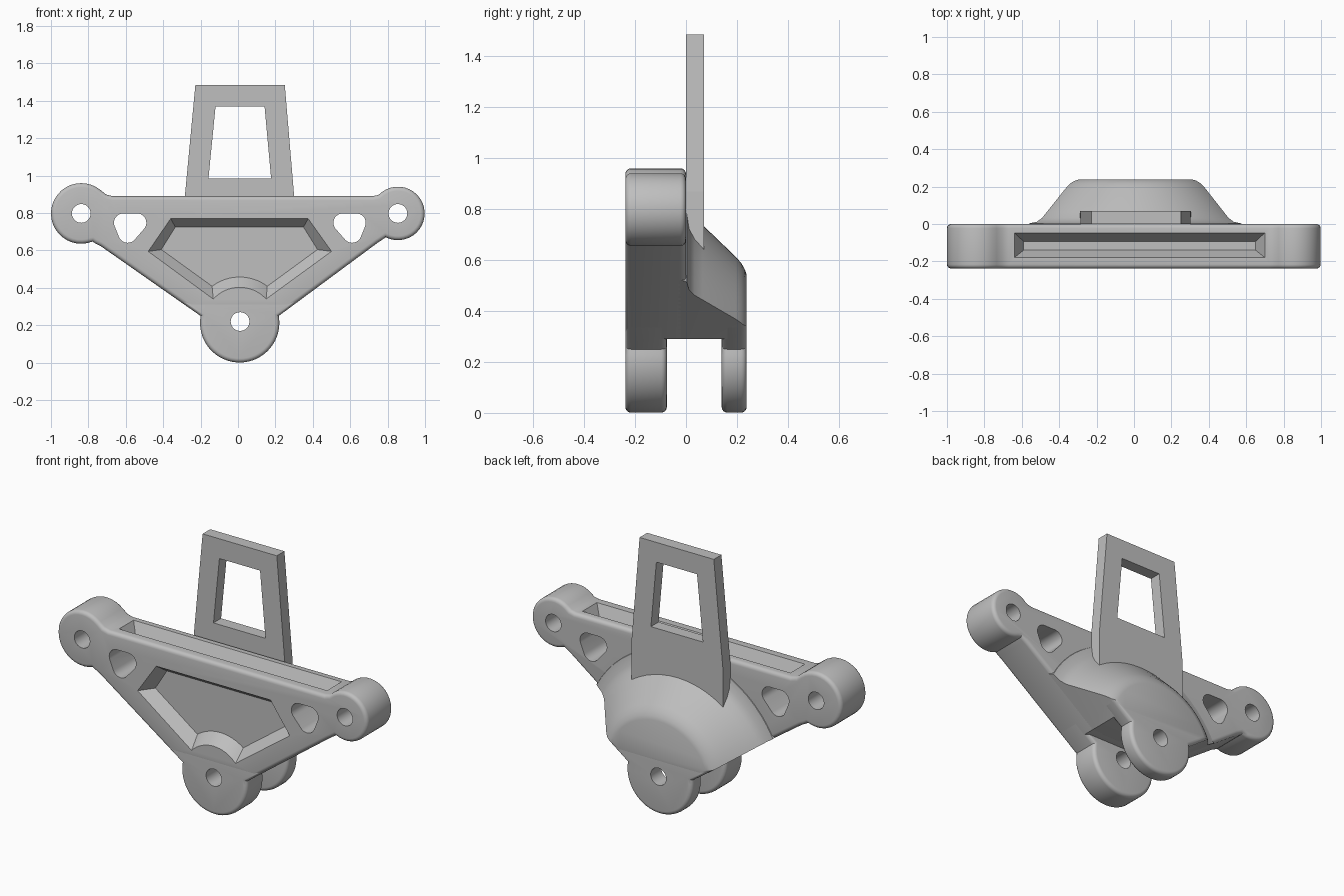
import bpy, bmesh
from math import sin, cos, radians
from mathutils import Vector
from mathutils.geometry import convex_hull_2d

if "Cube" in bpy.data.objects:
    bpy.data.objects.remove(bpy.data.objects["Cube"])

grey = bpy.data.materials.new("plain grey")
grey.use_nodes = True
grey.diffuse_color = (0.52, 0.52, 0.52, 1)
grey.node_tree.nodes["Principled BSDF"].inputs["Base Color"].default_value = (0.52, 0.52, 0.52, 1)

PIVOT = (0.009, 0.213)
LUG = 0.212
FRONT, BACK = -0.238, 0.238
GAP_FRONT, GAP_BACK, GAP_TOP = -0.075, 0.14, 0.29
ROUND = 0.022


def arc(centre, r, start, end, n=24):
    """Points (x, z) along an arc, angles in degrees."""
    steps = [radians(start + (end - start) * i / n) for i in range(n + 1)]
    return [(centre[0] + r * cos(a), centre[1] + r * sin(a)) for a in steps]


def circle(centre, r, n=64):
    return arc(centre, r, 0, 360, n)[:-1]


def left_flank(z):
    return (0.218 + (z - 0.25) * 1.351, z)


def right_flank(z):
    return (-0.2 - (z - 0.25) * 1.43, z)


def skin(name, rings, bevel=0):
    """Skin rings of 3D points, cap the ends, optionally round the end rims."""
    bm = bmesh.new()
    loops = [[bm.verts.new(p) for p in ring] for ring in rings]
    for a, b in zip(loops, loops[1:]):
        for i in range(len(a)):
            j = (i + 1) % len(a)
            bm.faces.new((a[i], a[j], b[j], b[i]))
    caps = [bm.faces.new(loops[0]), bm.faces.new(loops[-1])]
    bmesh.ops.recalc_face_normals(bm, faces=bm.faces)
    if bevel:
        edges = [e for f in caps for e in f.edges]
        bmesh.ops.bevel(bm, geom=edges, offset=bevel, segments=4, profile=0.5,
                        affect='EDGES', clamp_overlap=False)
    mesh = bpy.data.meshes.new(name)
    bm.to_mesh(mesh)
    bm.free()
    mesh.materials.append(grey)
    obj = bpy.data.objects.new(name, mesh)
    bpy.context.collection.objects.link(obj)
    return obj


def loft(name, rings, bevel=0):
    """Skin (y, outline) rings along y."""
    return skin(name, [[(x, y, z) for x, z in pts] for y, pts in rings], bevel)


def prism(name, pts, y0, y1, bevel=0):
    return loft(name, [(y0, pts), (y1, pts)], bevel)


def combine(obj, tool, operation='DIFFERENCE'):
    """Apply a boolean and discard the tool."""
    mod = obj.modifiers.new("combine", 'BOOLEAN')
    mod.operation, mod.solver, mod.object = operation, 'EXACT', tool
    bpy.context.view_layer.objects.active = obj
    bpy.ops.object.modifier_apply(modifier=mod.name)
    bpy.data.objects.remove(tool)


# Main plate with two upper eyes, ending at the roof of the fork gap
left_eye, right_eye = (0.855, 0.798), (-0.838, 0.798)
outline = ([left_flank(GAP_TOP), left_flank(0.64), (0.765, 0.653)]
           + arc(left_eye, 0.143, -117, 125)
           + [(0.75, 0.897), (0.72, 0.89), (-0.67, 0.89), (-0.705, 0.899)]
           + arc(right_eye, 0.162, 50, 292)
           + [(-0.765, 0.639), right_flank(0.624), right_flank(GAP_TOP)])
plate = prism("main_plate", outline, FRONT, 0, ROUND)

# Tapered tray in the top edge
def tray_ring(inset, y0, y1, z):
    return [(-0.64 + inset, y0, z), (0.70 - inset, y0, z),
            (0.70 - inset, y1, z), (-0.64 + inset, y1, z)]

combine(plate, skin("tray_cutter", [tray_ring(0, -0.18, -0.047, 1), tray_ring(0, -0.18, -0.047, 0.89),
                                    tray_ring(0.05, -0.14, -0.093, 0.80)]))

# Sloped front pocket curving around the lower lug
rim = [(0.50, 0.595), (0.375, 0.77), (-0.36, 0.77), (-0.48, 0.595)] + arc(PIVOT, 0.19, 138, 42, 16)
floor = [(0.425, 0.605), (0.35, 0.725), (-0.335, 0.725), (-0.41, 0.605)] + arc(PIVOT, 0.245, 127, 53, 16)
combine(plate, loft("pocket_cutter", [(-0.3, rim), (FRONT, rim), (-0.175, floor)]))

# Bores through the upper eyes
for centre in (left_eye, right_eye):
    combine(plate, prism("bore_cutter", circle(centre, 0.05, 40), -0.5, 0.5))

# Rounded triangular windows, mirrored
corners = [(-0.613, 0.748), (-0.54, 0.748), (-0.59, 0.691)]
points = [Vector(p) for c in corners for p in circle(c, 0.05, 32)]
hull = [points[i] for i in convex_hull_2d(points)]
for side in (1, -1):
    shape = [(0.01 + side * (p.x - 0.01), p.y) for p in hull]
    combine(plate, prism("window_cutter", shape, -0.5, 0.5))

# Conical rear boss with a filleted foot, trimmed to the flanks
def cone(name):
    profile = [(0.66, -0.03), (0.64, 0.003), (0.59, 0.012), (0.555, 0.033), (0.525, 0.065),
               (0.40, 0.195), (0.375, 0.217), (0.35, 0.231), (0.32, 0.241)]
    return loft(name, [(y, circle(PIVOT, r)) for r, y in profile])

boss = cone("rear_boss")
trim = [left_flank(GAP_TOP), left_flank(1), right_flank(1), right_flank(GAP_TOP)]
combine(boss, prism("flank_trim", trim, -0.1, BACK, ROUND), 'INTERSECT')

# Fork lugs with rounded rims, reaching up into the plate and the boss
lug_outline = arc(PIVOT, LUG, 170, 370, 32) + [left_flank(0.335), right_flank(0.335)]
front_lug = prism("front_lug", lug_outline, FRONT, GAP_FRONT, ROUND)
rear_lug = prism("rear_lug", lug_outline, GAP_BACK, BACK, ROUND)
combine(rear_lug, cone("cone_trim"), 'INTERSECT')
for lug in (front_lug, rear_lug):
    combine(lug, prism("bore_cutter", circle((0.011, 0.22), 0.05, 40), -0.5, 0.5))

# Upright tapered frame behind the plate
frame = prism("upright_frame", [(-0.288, 0.60), (0.304, 0.60), (0.302, 0.87), (0.25, 1.485),
                                (-0.228, 1.485), (-0.286, 0.87)], 0, 0.07)
opening = [(-0.158, 0.985), (0.177, 0.985), (0.142, 1.37), (-0.12, 1.37)]
combine(frame, prism("frame_opening", opening, -0.1, 0.2))

# Smooth the cast parts, keep the frame flat
bpy.ops.object.select_all(action='DESELECT')
for part in (plate, boss, front_lug, rear_lug):
    part.select_set(True)
bpy.context.view_layer.objects.active = plate
bpy.ops.object.shade_smooth_by_angle(angle=radians(30))
